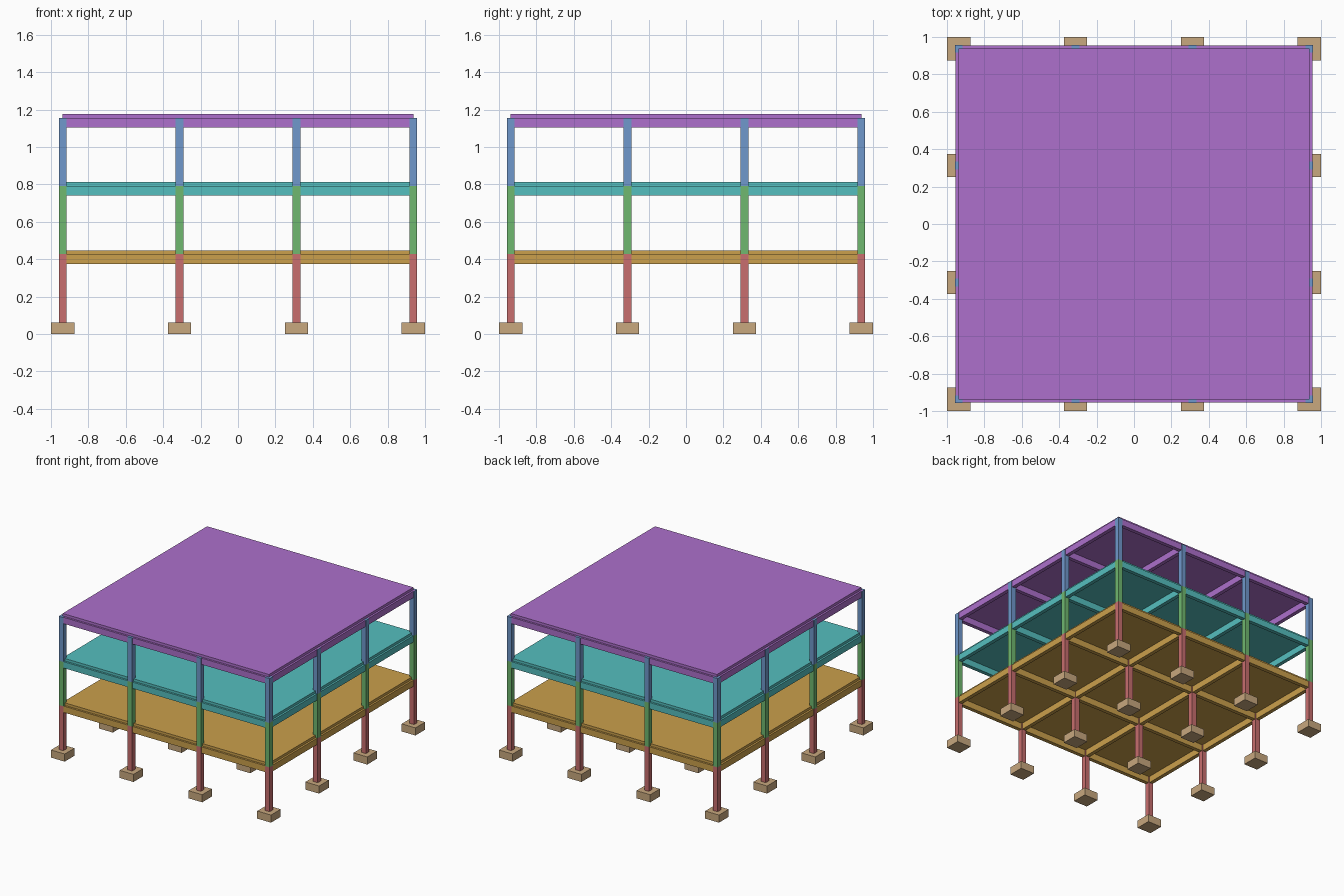
import bpy

if "Cube" in bpy.data.objects:
    bpy.data.objects.remove(bpy.data.objects["Cube"])

U = 1 / 9.6                       # one metre in model units
GRID = [-9 * U, -3 * U, 3 * U, 9 * U]
STOREY = 3.5 * U
FOOT_H = 0.6 * U


def material(name, rgb):
    m = bpy.data.materials.new(name)
    lin = [((c / 255 + 0.055) / 1.055) ** 2.4 for c in rgb]
    m.diffuse_color = (*lin, 1)
    m.use_nodes = True
    m.node_tree.nodes["Principled BSDF"].inputs["Base Color"].default_value = m.diffuse_color
    return m


def box(name, mat, centre, size):
    bpy.ops.mesh.primitive_cube_add(size=1, location=centre)
    ob = bpy.context.object
    ob.name = name
    ob.scale = size
    bpy.ops.object.transform_apply(location=False, rotation=False, scale=True)
    ob.data.materials.append(mat)
    return ob


tan = material("footing tan", (200, 168, 126))
column_mats = [material("column red", (200, 110, 110)),
               material("column green", (112, 184, 112)),
               material("column blue", (112, 152, 204))]
floor_mats = [material("floor orange", (203, 160, 76)),
              material("floor teal", (85, 191, 191)),
              material("roof purple", (173, 112, 204))]

# Pad footings under every grid point
for x in GRID:
    for y in GRID:
        box("footing", tan, (x, y, FOOT_H / 2), (1.2 * U, 1.2 * U, FOOT_H))

for level in range(3):
    base = FOOT_H + level * STOREY
    top = base + STOREY

    # Columns
    for x in GRID:
        for y in GRID:
            box("column", column_mats[level], (x, y, base + STOREY / 2),
                (0.4 * U, 0.4 * U, STOREY))

    # Beams along both directions, hung below the slab
    for g in GRID:
        z = top - 0.25 * U
        box("beam_x", floor_mats[level], (0, g, z), (18 * U, 0.3 * U, 0.5 * U))
        box("beam_y", floor_mats[level], (g, 0, z), (0.3 * U, 18 * U, 0.5 * U))

    # Slab
    box("slab", floor_mats[level], (0, 0, top + 0.1 * U),
        (18 * U, 18 * U, 0.2 * U))
